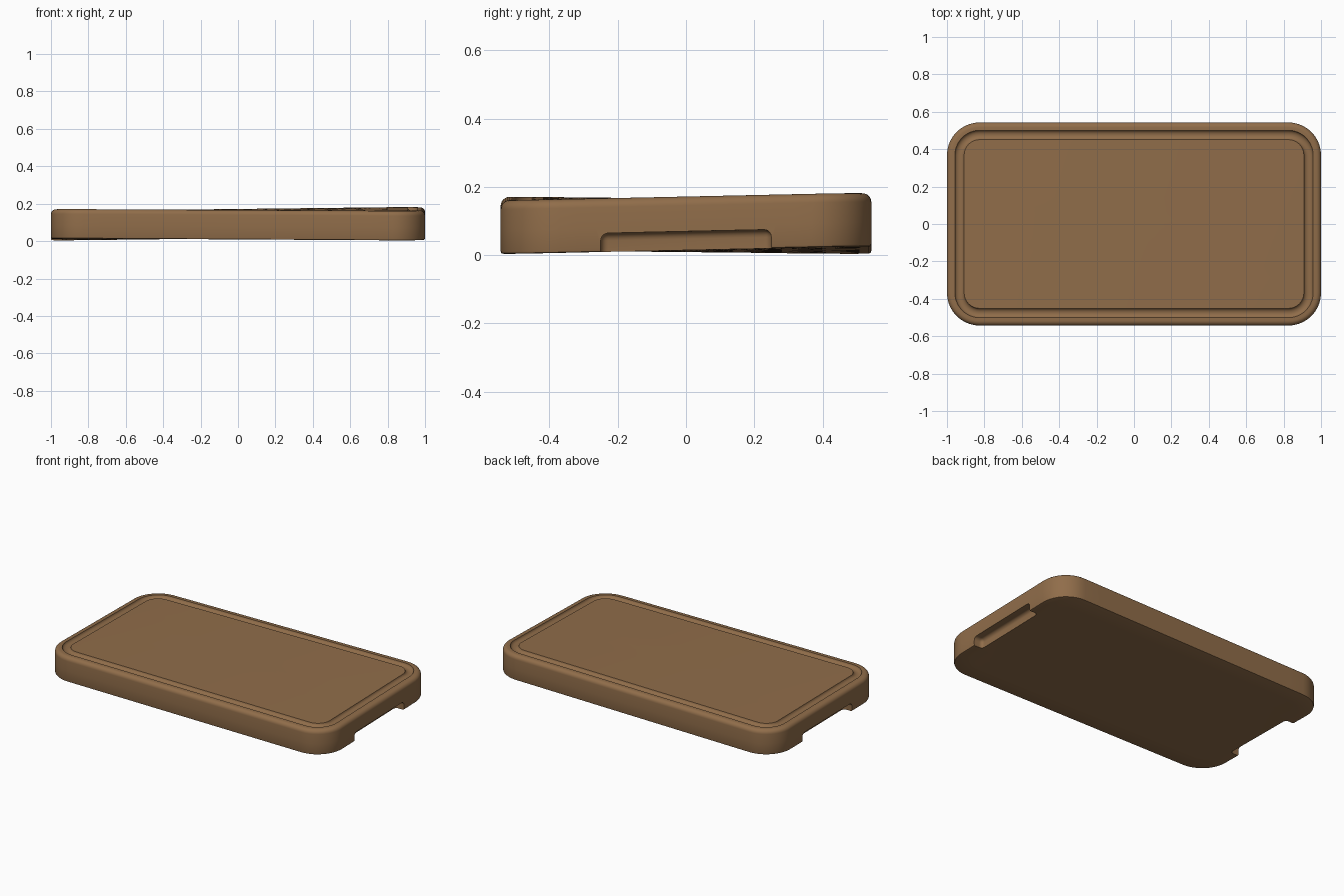
import bpy, bmesh, math
from mathutils import Vector

HALF_X, HALF_Y, CORNER = 1.0, 0.543, 0.175
THICK = 0.157

if "Cube" in bpy.data.objects:
    bpy.data.objects.remove(bpy.data.objects["Cube"])

wood = bpy.data.materials.new("brown wood")
wood.use_nodes = True
colour = (0.28, 0.153, 0.068, 1)
wood.diffuse_color = colour
bsdf = wood.node_tree.nodes["Principled BSDF"]
bsdf.inputs["Base Color"].default_value = colour
bsdf.inputs["Roughness"].default_value = 0.7


def warp(bm):
    """Slight twist of the old wood: each corner lifts a little differently."""
    for v in bm.verts:
        x, y = v.co.x / HALF_X, v.co.y / HALF_Y
        v.co.z += 0.012 + 0.003 * x + 0.003 * y + 0.009 * x * y


def ring(inset, z, arc=10, straight=14):
    """Rounded rectangle, inset from the board's outline."""
    r = max(CORNER - inset, 0.01)
    cx, cy = HALF_X - inset - r, HALF_Y - inset - r
    corners = []
    for i, (sx, sy) in enumerate([(1, 1), (-1, 1), (-1, -1), (1, -1)]):
        corners.append([Vector((sx * cx + r * math.cos(a), sy * cy + r * math.sin(a), z))
                        for a in (math.pi / 2 * (i + k / arc) for k in range(arc + 1))])
    pts = []
    for i, c in enumerate(corners):
        nxt = corners[(i + 1) % 4][0]
        pts += c + [c[-1].lerp(nxt, k / straight) for k in range(1, straight)]
    return pts


def make_object(name, bm):
    bmesh.ops.recalc_face_normals(bm, faces=bm.faces)
    me = bpy.data.meshes.new(name)
    bm.to_mesh(me)
    bm.free()
    me.materials.append(wood)
    ob = bpy.data.objects.new(name, me)
    bpy.context.collection.objects.link(ob)
    return ob


# Profile from the underside, round the rim, through the juice groove, to the middle
profile = [(inset, 0) for inset in (0.53, 0.4, 0.25, 0.12, 0.008)]
profile += [(0.002, 0.002), (0, 0.008), (0, 0.07)]
fillet = 0.026
for k in range(7):
    a = math.pi / 2 * k / 6
    profile.append((fillet * (1 - math.cos(a)), THICK - fillet * (1 - math.sin(a))))
groove_mid, groove_half, groove_depth = 0.067, 0.025, 0.018
for k in range(9):
    a = math.pi * k / 8
    profile.append((groove_mid - groove_half * math.cos(a), THICK - groove_depth * math.sin(a)))
profile += [(inset, THICK) for inset in (0.12, 0.25, 0.4, 0.53)]

# Board
bm = bmesh.new()
rings = [[bm.verts.new(p) for p in ring(*pt)] for pt in profile]
for lower, upper in zip(rings, rings[1:]):
    n = len(lower)
    for i in range(n):
        j = (i + 1) % n
        bm.faces.new((lower[i], lower[j], upper[j], upper[i]))
bm.faces.new(rings[0][::-1])
bm.faces.new(rings[-1])
warp(bm)
board = make_object("cutting_board", bm)

# Finger notches under both short ends
for side in (-1, 1):
    bm = bmesh.new()
    bmesh.ops.create_cube(bm, size=1)
    for v in bm.verts:
        v.co = (side + v.co.x * 0.12, v.co.y * 0.5, 0.0 + v.co.z * 0.11)
    bmesh.ops.bevel(bm, geom=bm.edges[:], offset=0.022, segments=5,
                    profile=0.5, affect='EDGES')
    warp(bm)
    cutter = make_object("finger_notch_cutter", bm)
    cutter.hide_render = True
    mod = board.modifiers.new("finger_notch", 'BOOLEAN')
    mod.operation = 'DIFFERENCE'
    mod.solver = 'EXACT'
    mod.object = cutter
    bpy.context.view_layer.objects.active = board
    bpy.ops.object.modifier_apply(modifier=mod.name)
    bpy.data.objects.remove(cutter)

bpy.ops.object.select_all(action='DESELECT')
board.select_set(True)
bpy.context.view_layer.objects.active = board
bpy.ops.object.shade_smooth_by_angle(angle=math.radians(35))
